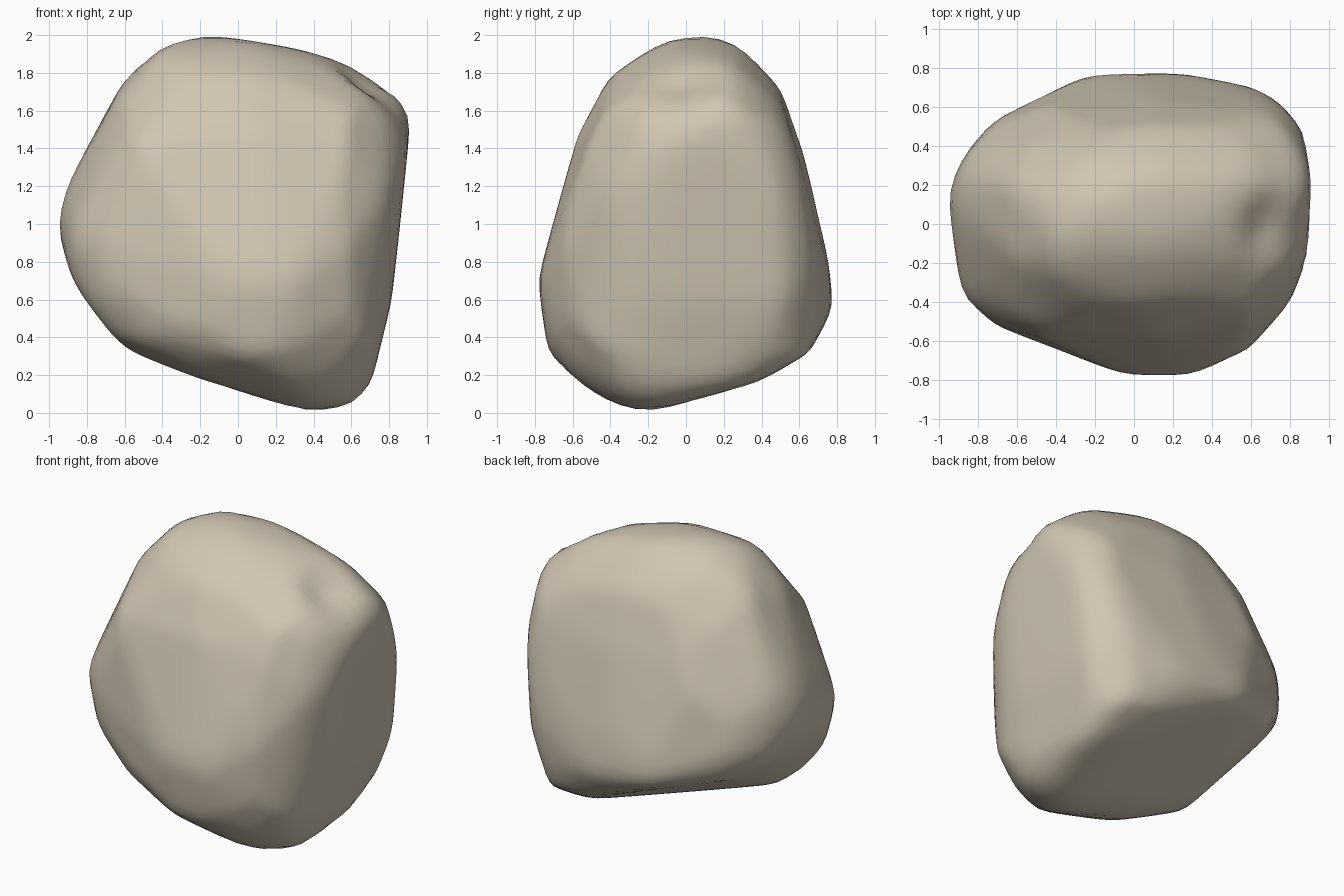
import bpy
import bmesh
import math
from mathutils import Vector
from mathutils.bvhtree import BVHTree

if "Cube" in bpy.data.objects:
    bpy.data.objects.remove(bpy.data.objects["Cube"], do_unlink=True)

# Outlines of the boulder about its middle, each a closed (across, up) profile
FRONT = [(-.2, 1), (.4, .9), (.64, .81), (.91, .61), (.94, .46), (.95, .23), (.8, -.4),
         (.76, -.77), (.6, -.96), (.36, -1), (-.22, -.81), (-.54, -.69), (-.72, -.55),
         (-.88, -.29), (-.96, 0), (-.9, .21), (-.6, .76), (-.41, .94)]
SIDE = [(.12, 1), (.26, .96), (.5, .71), (.62, .36), (.75, -.2), (.77, -.43), (.66, -.67),
        (.4, -.83), (-.19, -1), (-.45, -.94), (-.73, -.66), (-.78, -.29), (-.57, .46),
        (-.41, .77), (-.1, .98)]
PLAN = [(-.25, .76), (.2, .78), (.6, .7), (.73, .63), (.88, .46), (.95, 0), (.8, -.4),
        (.58, -.64), (.3, -.77), (-.05, -.77), (-.7, -.52), (-.88, -.37), (-.95, .13),
        (-.88, .35), (-.7, .54)]
SLANT_A = [(-.09, 1), (.24, .93), (.7, .65), (.91, .44), (.99, .09), (.96, -.36),
           (.86, -.6), (.69, -.85), (.37, -1.09), (.02, -1.09), (-.38, -.89), (-.66, -.62),
           (-.86, -.31), (-.93, .02), (-.6, .71), (-.36, .93)]
SLANT_B = [(-.36, .91), (.07, .91), (.44, .79), (.73, .44), (.93, -.14), (.86, -.41),
           (.74, -.59), (.54, -.69), (-.57, -.78), (-.84, -.7), (-.95, -.35), (-.99, .19),
           (-.9, .6), (-.85, .72), (-.67, .81)]
SLANT_C = [(-.32, 1), (.07, .96), (.4, .81), (.65, .52), (.9, .04), (.9, -.3),
           (.35, -.83), (-.09, -.92), (-.56, -.87), (-.73, -.73), (-.84, -.53), (-.88, .2),
           (-.8, .57), (-.6, .88)]

X, Y, Z = Vector((1, 0, 0)), Vector((0, 1, 0)), Vector((0, 0, 1))
TURN = math.radians(35)
SLACK = .015


def slanted(x_sign, y_sign, degrees):
    """Across and up axes of a turned outline, tilted up or down."""
    tilt = math.radians(degrees)
    toward = Vector((x_sign * math.sin(TURN), y_sign * math.cos(TURN), 0))
    return Z.cross(toward), Z * math.cos(tilt) - toward * math.sin(tilt)


def outline_points(outline, across, up):
    return [across * u + up * v for u, v in outline]


def cutting_planes(outline, across, up):
    """One outward plane (normal, distance) for each edge of an outline."""
    points = outline_points(outline, across, up)
    result = []
    for a, b in zip(points, points[1:] + points[:1]):
        normal = (b - a).cross(across.cross(up)).normalized()
        if normal.dot(a) < 0:
            normal.negate()
        result.append((normal, normal.dot(a)))
    return result


sections = [(FRONT, X, Z), (SIDE, Y, Z), (PLAN, X, Y),
            (SLANT_A, *slanted(1, -1, 25)),
            (SLANT_B, *slanted(-1, 1, 25)),
            (SLANT_C, *slanted(1, 1, -30))]
planes = [plane for section in sections for plane in cutting_planes(*section)]


def middle_of_cut(point, along):
    """Middle of the stretch of a line that lies inside all the planes."""
    low, high = -2, 2
    for normal, dist in planes:
        slope = normal.dot(along)
        if abs(slope) > .01:
            t = (dist - normal.dot(point)) / slope
            if slope > 0:
                high = min(high, t)
            else:
                low = max(low, t)
    return point + along * (low + high) / 2


# Core: the hull of the corner points shared by all the outlines
core = bmesh.new()
for outline, across, up in sections:
    for point in outline_points(outline, across, up):
        core.verts.new(middle_of_cut(point, across.cross(up)))
bmesh.ops.convex_hull(core, input=core.verts[:])
core_tree = BVHTree.FromBMesh(core)
core.free()

# Boulder body: a gridded block drawn halfway between the core and the cut faces
bm = bmesh.new()
bmesh.ops.create_cube(bm, size=2)
bmesh.ops.subdivide_edges(bm, edges=bm.edges[:], cuts=21, use_grid_fill=True)
for v in bm.verts:
    ray = v.co.normalized()
    outer = SLACK + min(dist / n.dot(ray) for n, dist in planes if n.dot(ray) > .001)
    inner = core_tree.ray_cast(Vector(), ray)[3] or outer
    v.co = ray * (min(inner, outer) + outer) / 2

# Worn edges
for _ in range(2):
    bmesh.ops.smooth_vert(bm, verts=bm.verts[:], factor=0.5,
                          use_axis_x=True, use_axis_y=True, use_axis_z=True)

# Small chipped dent near the upper left shoulder
chip = Vector((.7, -.02, .73))
for v in bm.verts:
    fade = max(0, 1 - (v.co - chip).length / .22)
    v.co -= chip.normalized() * .07 * fade

# Stand it on the ground
bmesh.ops.translate(bm, verts=bm.verts[:], vec=Z)
bmesh.ops.recalc_face_normals(bm, faces=bm.faces[:])
for face in bm.faces:
    face.smooth = True

mesh = bpy.data.meshes.new("boulder")
bm.to_mesh(mesh)
bm.free()
boulder = bpy.data.objects.new("boulder", mesh)
bpy.context.collection.objects.link(boulder)

# Plain sandy stone
stone = bpy.data.materials.new("sandy_stone")
stone.use_nodes = True
colour = (.63, .56, .445, 1)
stone.diffuse_color = colour
shader = next(n for n in stone.node_tree.nodes if n.type == "BSDF_PRINCIPLED")
shader.inputs["Base Color"].default_value = colour
shader.inputs["Roughness"].default_value = .9
mesh.materials.append(stone)
